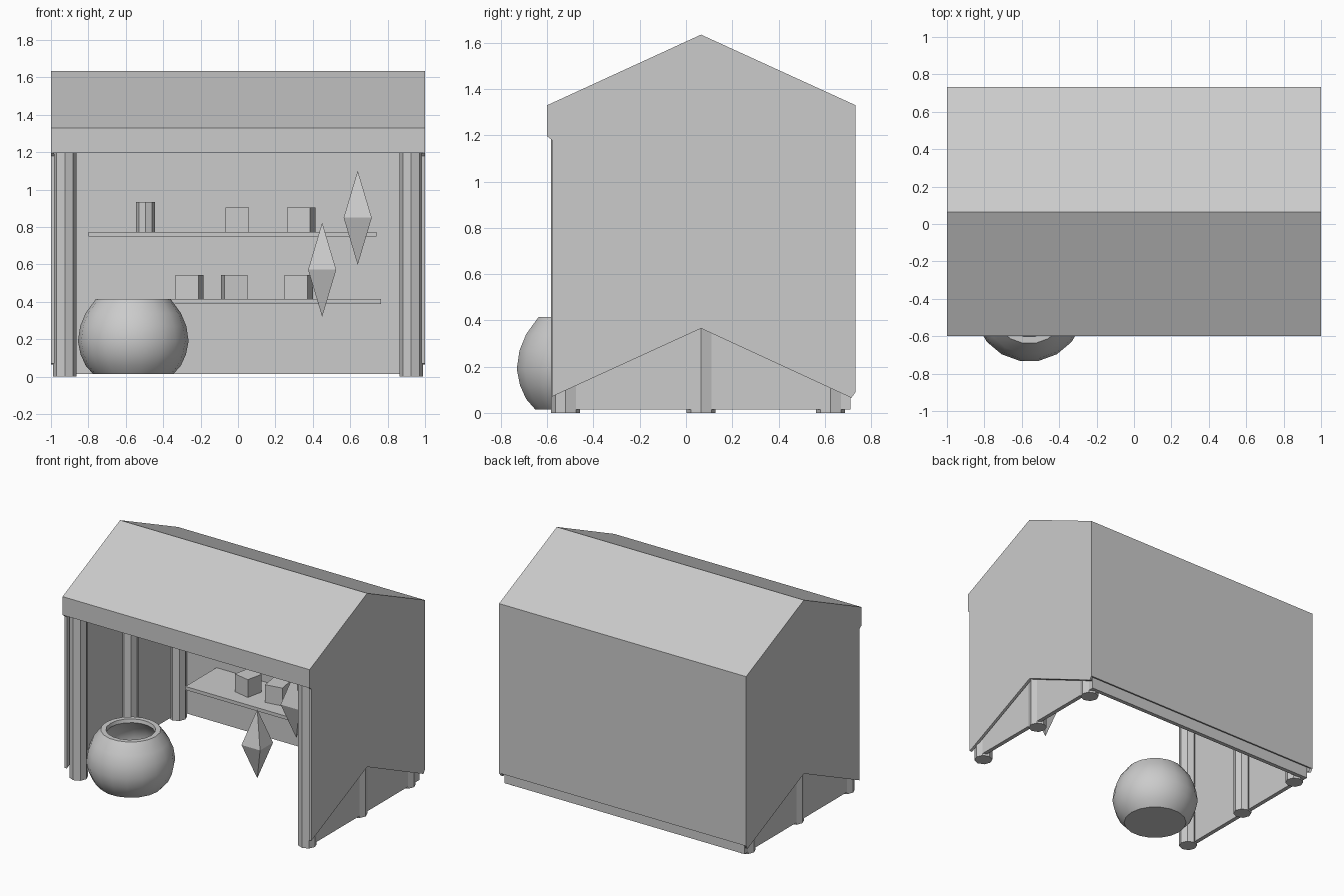
import bpy, bmesh, math
from mathutils import Matrix

if "Cube" in bpy.data.objects:
    bpy.data.objects.remove(bpy.data.objects["Cube"])


def make_object(name, bm, smooth=None):
    bmesh.ops.recalc_face_normals(bm, faces=bm.faces)
    mesh = bpy.data.meshes.new(name)
    bm.to_mesh(mesh)
    bm.free()
    ob = bpy.data.objects.new(name, mesh)
    bpy.context.collection.objects.link(ob)
    if smooth:
        bpy.ops.object.select_all(action='DESELECT')
        ob.select_set(True)
        bpy.context.view_layer.objects.active = ob
        bpy.ops.object.shade_smooth_by_angle(angle=math.radians(smooth))
    return ob


def box(name, lo, hi, turn=0):
    size = [b - a for a, b in zip(lo, hi)]
    mid = [(a + b) / 2 for a, b in zip(lo, hi)]
    bm = bmesh.new()
    bmesh.ops.create_cube(bm, size=1, matrix=Matrix.Translation(mid)
                          @ Matrix.Rotation(math.radians(turn), 4, 'Z')
                          @ Matrix.Diagonal((*size, 1)))
    return make_object(name, bm)


def prism(name, x, y, z0, z1, r, sides=8):
    bm = bmesh.new()
    bmesh.ops.create_cone(bm, cap_ends=True, segments=sides, radius1=r, radius2=r,
                          depth=z1 - z0, matrix=Matrix.Translation((x, y, (z0 + z1) / 2)))
    return make_object(name, bm)


# Outer shell: gabled roof, long back wall and hanging side panels
gable = [(-.58, .07), (-.58, 1.18), (-.6, 1.195), (-.6, 1.33), (.065, 1.635),
         (.733, 1.33), (.733, .09), (.715, .065), (.065, .365)]
bm = bmesh.new()
left = [bm.verts.new((-1, y, z)) for y, z in gable]
right = [bm.verts.new((1, y, z)) for y, z in gable]
bm.faces.new(left)
bm.faces.new(right)
for i in range(2, 6):
    bm.faces.new((left[i], left[i + 1], right[i + 1], right[i]))
shell = make_object("roof_shell", bm)
solid = shell.modifiers.new("thickness", 'SOLIDIFY')
solid.thickness = .02
solid.offset = -1

# Inner walls and octagonal posts
for side, s in (("left", -1), ("right", 1)):
    box(side + "_wall", (s * .955 - .015, -.53, .015), (s * .955 + .015, .71, 1.3))
    for place, y in (("front", -.52), ("middle", .065), ("back", .625)):
        prism(f"{place}_{side}_post", s * .926, y, 0, 1.3, .0625)
box("back_wall", (-.97, .68, .015), (.97, .71, 1.3))

# Shelves
box("upper_shelf", (-.8, .32, .75), (.74, .68, .775))
box("lower_shelf", (-.65, .32, .39), (.765, .68, .415))

# Goods on the shelves
goods = [(-.26, .415, -12), (-.02, .415, 9), (.325, .415, -13),
         (-.003, .775, 0), (.338, .775, -13)]
for i, (x, z, turn) in enumerate(goods):
    box(f"goods_box_{i + 1}", (x - .063, .427, z), (x + .063, .553, z + .13), turn)
prism("goods_jar", -.495, .49, .775, .935, .05)

# Hanging diamond ornaments
for name, x, y, z in (("low_ornament", .45, -.42, .572), ("high_ornament", .64, -.24, .85)):
    bm = bmesh.new()
    ring = [bm.verts.new((x + a * .075, y + b * .075, z))
            for a, b in ((1, 1), (-1, 1), (-1, -1), (1, -1))]
    for h in (.252, -.252):
        tip = bm.verts.new((x, y, z + h))
        for i in range(4):
            bm.faces.new((ring[i], ring[(i + 1) % 4], tip))
    make_object(name, bm)

# Round hollow pot, turned from a profile
profile = [(0, .015), (.215, .015), (.255, .06), (.282, .12), (.296, .19), (.284, .27),
           (.255, .34), (.2, .415), (.165, .415), (.16, .39), (.22, .33), (.255, .25),
           (.255, .17), (.2, .06), (0, .05)]
SEG = 18
bm = bmesh.new()
verts = [bm.verts.new((-.56 + r, -.44, z)) for r, z in profile]
edges = [bm.edges.new(pair) for pair in zip(verts, verts[1:])]
bmesh.ops.spin(bm, geom=verts + edges, cent=(-.56, -.44, 0), axis=(0, 0, 1),
               angle=math.tau, steps=SEG, use_duplicate=False)
bmesh.ops.remove_doubles(bm, verts=bm.verts, dist=.0005)
make_object("pot", bm, 35)
